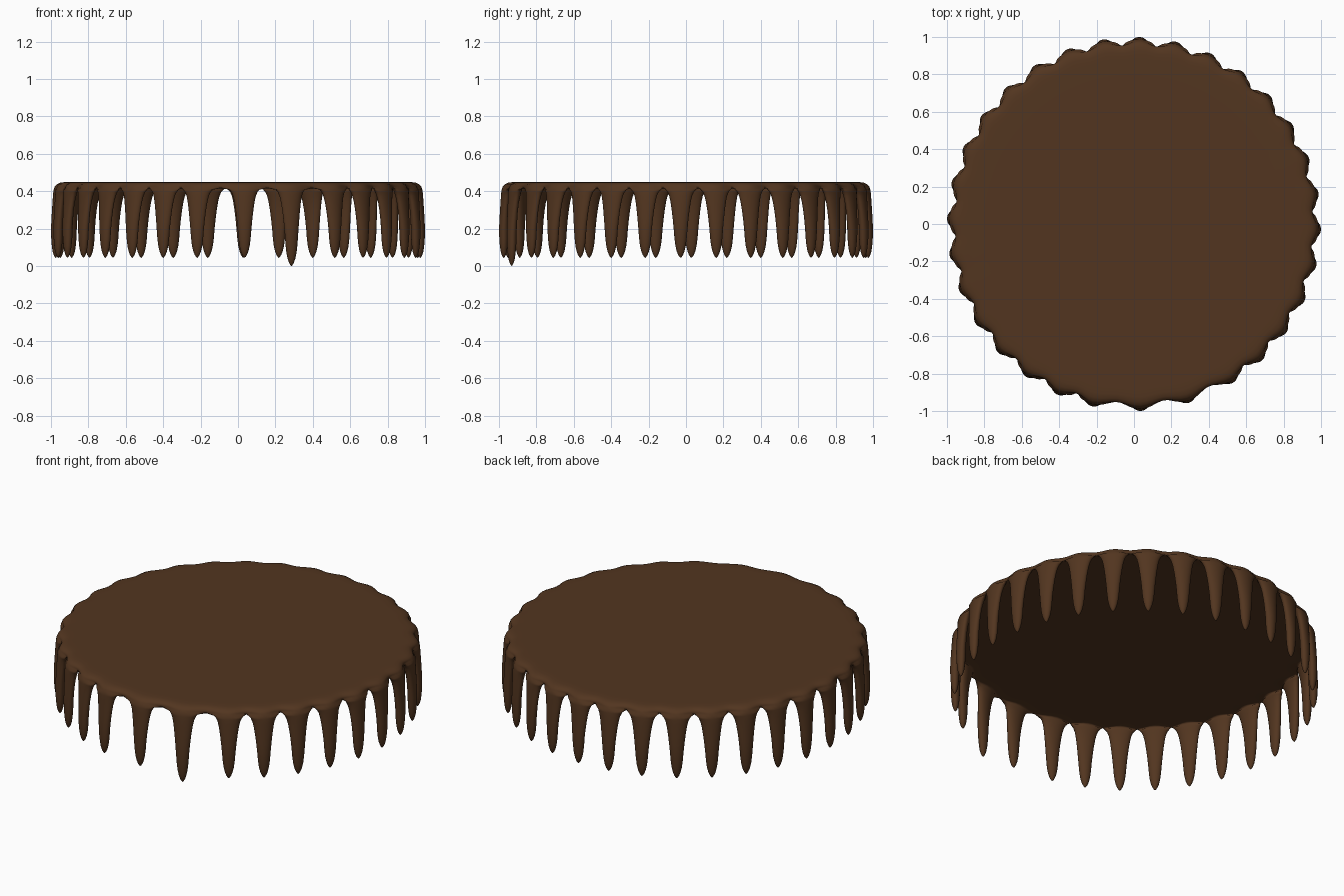
import bpy, bmesh, math

if "Cube" in bpy.data.objects:
    bpy.data.objects.remove(bpy.data.objects["Cube"])

N = 12                      # columns across one drip
STEP = 11.25                # regular drip spacing in degrees

# drip angles measured from the front (-y) towards +x; wider gaps at the front
angles = [178.3 + STEP * k for k in range(-13, 16)] + [362.05, 377.05]
angles.sort()
LONG = 377.05

# rim: z, radius in the valleys, radius on the drips
RIM = [(.45, .45, .45), (.45, .80, .80), (.45, .88, .885), (.4495, .915, .925),
       (.446, .937, .951), (.438, .951, .969), (.428, .957, .979)]
# drip: z, half width (None = reaches the neighbour), axis radius, half thickness
DRIP = [(.416, None, .955, .029), (.409, .083, .957, .029), (.397, .072, .959, .029),
        (.375, .062, .962, .028), (.345, .055, .966, .026), (.30, .048, .970, .025),
        (.25, .042, .973, .025), (.20, .037, .975, .025), (.15, .033, .975, .024),
        (.11, .028, .975, .021), (.08, .021, .975, .017), (.06, .013, .975, .011),
        (.049, .006, .975, .005), (.044, 0, .975, 0)]
# underside: z, radius in the valleys, radius behind the drips
UNDER = [(.417, .945, .915), (.419, .925, .895), (.42, .87, .86), (.42, .45, .45)]

bm = bmesh.new()


def vert(deg, r, z):
    a = math.radians(deg)
    return bm.verts.new((r * math.sin(a), -r * math.cos(a), z))


def column(center, left, right, s, long):
    """One closed section strip from the top centre round the drip to the underside."""
    u = math.sin(s * math.pi / 2)
    half = right if u > 0 else left
    bump = .5 + .5 * math.cos(math.pi * u)
    cap = max(0, 1 - u * u) ** .5
    full = center + u * half
    pts = [vert(0, 0, .45)]
    pts += [vert(full, rv + (rp - rv) * bump, z) for z, rv, rp in RIM]
    rows = []
    for z, w, ra, t in DRIP:
        a = full if w is None else center + u * min(half, math.degrees(w / .975))
        if long:            # stretched, more pointed drip
            z = .416 - (.416 - z) * .416 / .372
        rows.append((a, z, ra, t * (bump if w is None else cap)))
    pts += [vert(a, ra + t, z) for a, z, ra, t in rows]
    pts += [vert(a, ra - t, z) for a, z, ra, t in reversed(rows[:-1])]
    pts += [vert(full, rv + (rp - rv) * bump, z) for z, rv, rp in UNDER]
    pts.append(vert(0, 0, .42))
    return pts


# sweep every drip sector
n = len(angles)
for i, c in enumerate(angles):
    left = ((c - angles[i - 1]) % 360) / 2
    right = ((angles[(i + 1) % n] - c) % 360) / 2
    cols = [column(c, left, right, -1 + 2 * k / N, c == LONG) for k in range(N + 1)]
    for a, b in zip(cols, cols[1:]):
        for j in range(len(a) - 1):
            bm.faces.new((a[j], a[j + 1], b[j + 1], b[j]))

# weld sectors, tips and poles
bmesh.ops.remove_doubles(bm, verts=bm.verts, dist=.0003)
bmesh.ops.dissolve_degenerate(bm, edges=bm.edges, dist=.0001)
bmesh.ops.recalc_face_normals(bm, faces=bm.faces)

mesh = bpy.data.meshes.new("dripping_icing")
bm.to_mesh(mesh)
bm.free()
icing = bpy.data.objects.new("dripping_icing", mesh)
bpy.context.collection.objects.link(icing)
mesh.shade_smooth()

# chocolate colour
mat = bpy.data.materials.new("chocolate")
mat.diffuse_color = (.085, .036, .014, 1)
mat.use_nodes = True
mat.node_tree.nodes["Principled BSDF"].inputs["Base Color"].default_value = mat.diffuse_color
mesh.materials.append(mat)
